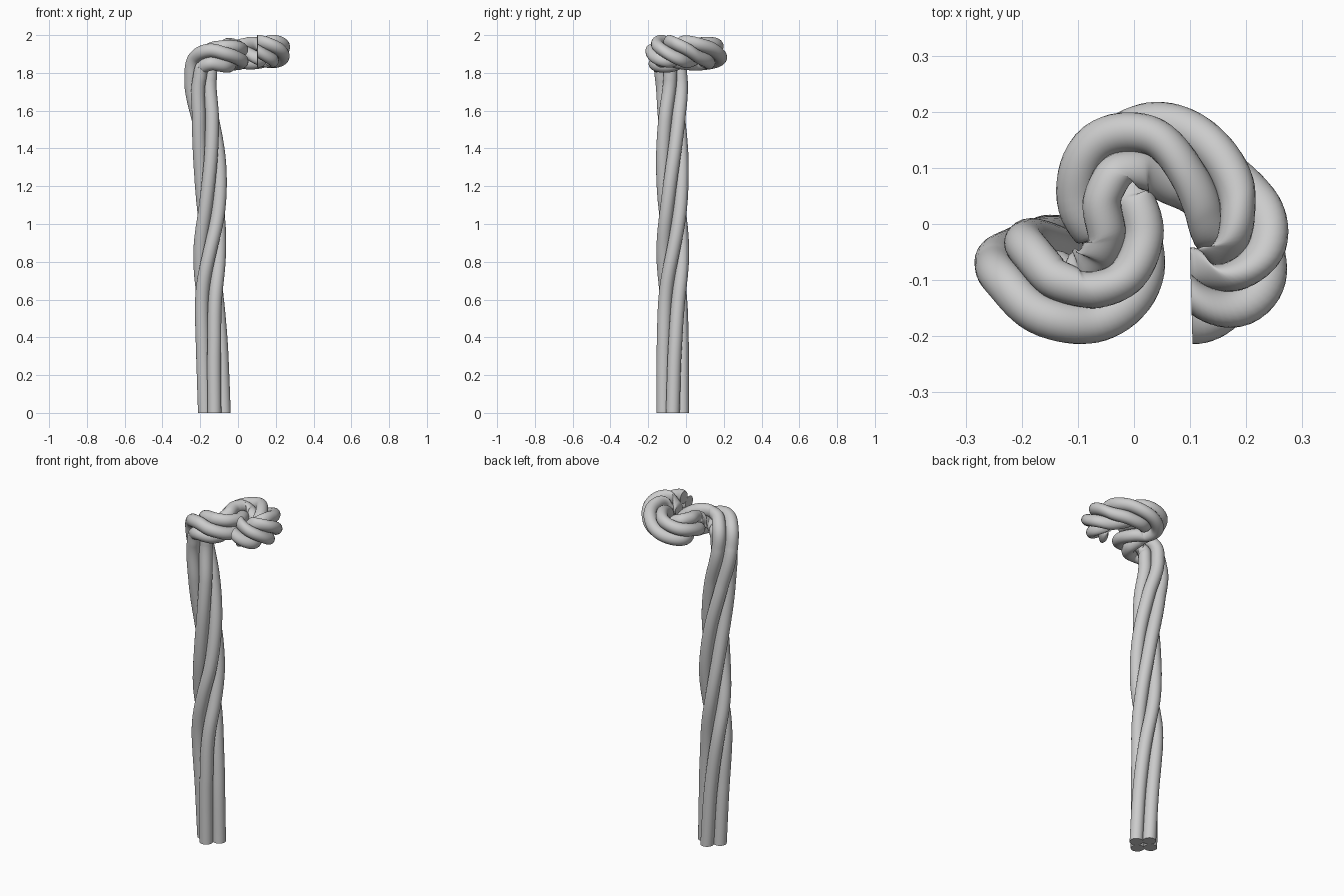
import bpy, bmesh, math
from mathutils import Vector

if "Cube" in bpy.data.objects:
    bpy.data.objects.remove(bpy.data.objects["Cube"])

# Centre line: x, y, z, twist of the bundle in degrees
PATH = [
    (-.125, -.07, 0, 0), (-.138, -.07, .35, 14), (-.152, -.07, .65, 45),
    (-.150, -.07, .85, 90), (-.142, -.07, 1.05, 135), (-.148, -.072, 1.3, 180),
    (-.172, -.075, 1.55, 225), (-.198, -.078, 1.77, 262),
    (-.186, -.092, 1.855, 275), (-.140, -.130, 1.888, 285),
    (-.080, -.128, 1.888, 310), (-.030, -.085, 1.888, 345),
    (-.022, -.020, 1.892, 380), (-.052, .050, 1.898, 415),
    (-.040, .110, 1.900, 445), (.025, .136, 1.902, 480),
    (.110, .100, 1.907, 530), (.170, .030, 1.910, 575),
    (.198, -.045, 1.914, 640), (.170, -.108, 1.915, 710), (.102, -.128, 1.915, 780)]
STRANDS, OFFSET, RADIUS, SIDES = 4, .050, .0365, 24


def smooth_path(rows, step=.008):
    """Chord-length Hermite interpolation through the rows."""
    p = [Vector(r) for r in rows]
    t = [0]
    for a, b in zip(p, p[1:]):
        t.append(t[-1] + (b.to_3d() - a.to_3d()).length)
    m = []
    for i in range(len(p)):
        a, b = max(i - 1, 0), min(i + 1, len(p) - 1)
        if b - a == 2:
            h0, h1 = t[i] - t[a], t[b] - t[i]
            d0, d1 = (p[i] - p[a]) / h0, (p[b] - p[i]) / h1
            m.append((d0 * h1 + d1 * h0) / (h0 + h1))
        else:
            m.append((p[b] - p[a]) / (t[b] - t[a]))
    m[-1] = Vector((-1, 0, 0, m[-1].w))
    out = []
    for i in range(len(p) - 1):
        h = t[i + 1] - t[i]
        n = max(4, round(h / step))
        for k in range(n + (i == len(p) - 2)):
            u = k / n
            out.append(p[i] * (2*u**3 - 3*u*u + 1) + m[i] * h * (u**3 - 2*u*u + u)
                       + p[i + 1] * (3*u*u - 2*u**3) + m[i + 1] * h * (u**3 - u*u))
    return out


# Twist-free frames carried along the centre line
pts = smooth_path(PATH)
pos = [q.to_3d() for q in pts]
frames, normal = [], Vector((1, 0, 0))
for i in range(len(pos)):
    tan = (pos[min(i + 1, len(pos) - 1)] - pos[max(i - 1, 0)]).normalized()
    if i == 0:
        tan = Vector((0, 0, 1))
    normal = (normal - tan * normal.dot(tan)).normalized()
    frames.append((normal.copy(), tan.cross(normal)))


def strand(index):
    bm = bmesh.new()
    rings = []
    for q, c, (n, b) in zip(pts, pos, frames):
        a = math.radians(q.w) + index * math.tau / STRANDS
        ring = []
        for k in range(SIDES):
            w = a + k * math.tau / SIDES
            x = OFFSET * math.cos(a) + RADIUS * math.cos(w)
            y = OFFSET * math.sin(a) + RADIUS * math.sin(w)
            ring.append(bm.verts.new(c + n * x + b * y))
        rings.append(ring)
    for r0, r1 in zip(rings, rings[1:]):
        for k in range(SIDES):
            j = (k + 1) % SIDES
            bm.faces.new((r0[k], r0[j], r1[j], r1[k]))
    bm.faces.new(rings[0][::-1])
    bm.faces.new(rings[-1])
    me = bpy.data.meshes.new("twisted_strand")
    bm.to_mesh(me)
    bm.free()
    ob = bpy.data.objects.new(f"twisted_strand_{index + 1}", me)
    bpy.context.collection.objects.link(ob)
    bpy.ops.object.select_all(action='DESELECT')
    ob.select_set(True)
    bpy.context.view_layer.objects.active = ob
    bpy.ops.object.shade_smooth_by_angle(angle=math.radians(50))


# Four strands twisted around the shared centre line
for s in range(STRANDS):
    strand(s)
